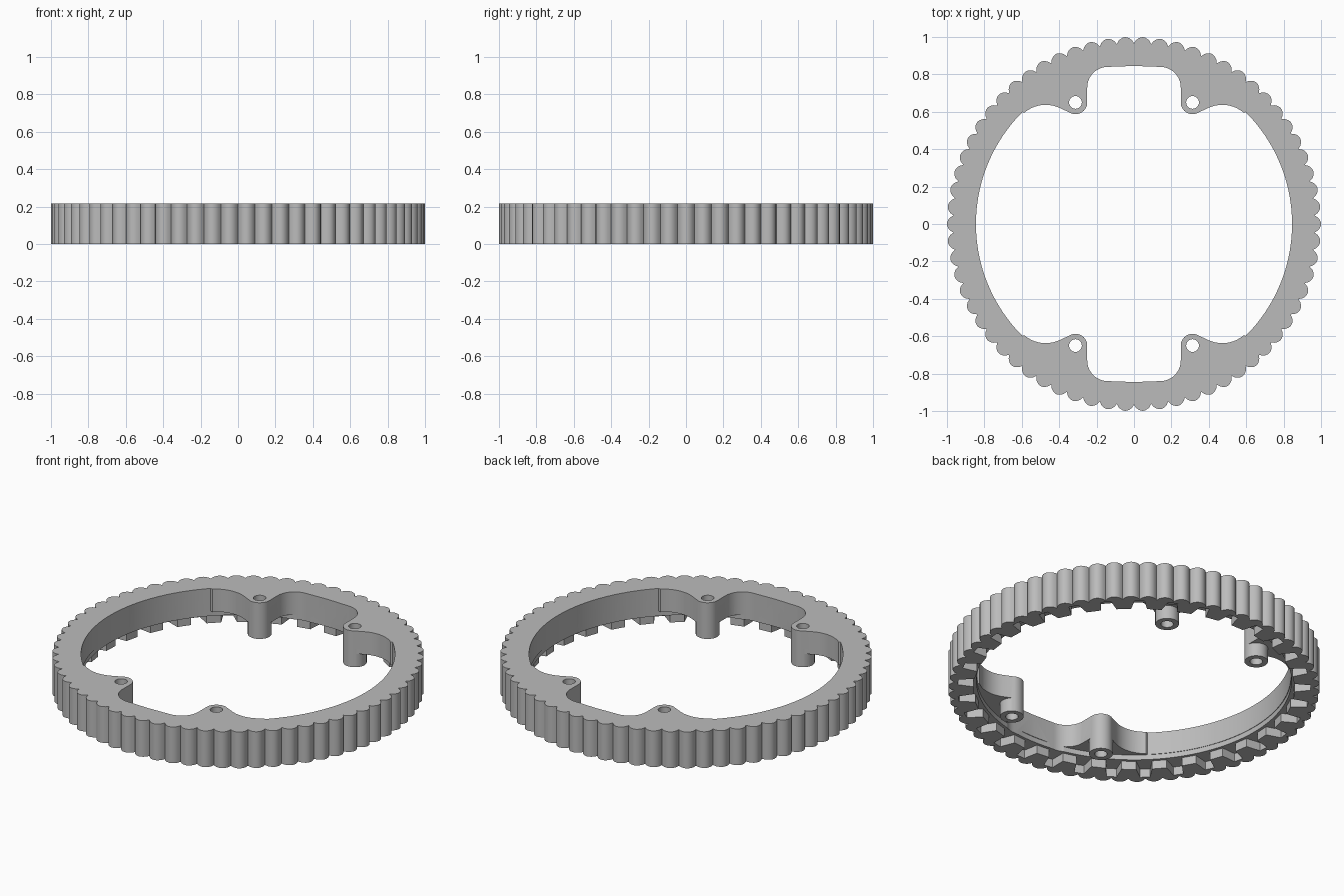
import bpy, bmesh
from math import sin, cos, pi, radians, hypot

if "Cube" in bpy.data.objects:
    bpy.data.objects.remove(bpy.data.objects["Cube"], do_unlink=True)

HEIGHT = 0.215
LOBES = 66
TEETH = 33
LUG = (0.313, 0.65)
LUG_R = 0.063
BORE = 0.845

grey = bpy.data.materials.new("machined grey")
grey.use_nodes = True
grey.diffuse_color = (0.5, 0.5, 0.5, 1)
grey.node_tree.nodes["Principled BSDF"].inputs["Base Color"].default_value = (0.5, 0.5, 0.5, 1)


def arc(cx, cy, r, a0, a1, n):
    angles = [radians(a0 + (a1 - a0) * i / n) for i in range(n + 1)]
    return [(cx + r * cos(a), cy + r * sin(a)) for a in angles]


def circle(cx, cy, r, n=32):
    return arc(cx, cy, r, 0, 360, n)[:-1]


def at_lugs(r):
    return [circle(sx * LUG[0], sy * LUG[1], r) for sx in (-1, 1) for sy in (-1, 1)]


def plate(name, outlines, z0, z1):
    """Extrude nested closed outlines into one solid mesh."""
    curve = bpy.data.curves.new(name, 'CURVE')
    curve.dimensions = '2D'
    curve.fill_mode = 'BOTH'
    curve.extrude = (z1 - z0) / 2
    for pts in outlines:
        spline = curve.splines.new('POLY')
        spline.points.add(len(pts) - 1)
        for p, (x, y) in zip(spline.points, pts):
            p.co = (x, y, 0, 1)
        spline.use_cyclic_u = True
    temp = bpy.data.objects.new(name + " outline", curve)
    bpy.context.collection.objects.link(temp)
    dg = bpy.context.evaluated_depsgraph_get()
    mesh = bpy.data.meshes.new_from_object(temp.evaluated_get(dg))
    bpy.data.objects.remove(temp, do_unlink=True)
    bm = bmesh.new()
    bm.from_mesh(mesh)
    bmesh.ops.translate(bm, verts=bm.verts, vec=(0, 0, (z0 + z1) / 2))
    bmesh.ops.remove_doubles(bm, verts=bm.verts, dist=0.00005)
    bmesh.ops.recalc_face_normals(bm, faces=bm.faces)
    bm.to_mesh(mesh)
    bm.free()
    mesh.materials.clear()
    mesh.materials.append(grey)
    obj = bpy.data.objects.new(name, mesh)
    bpy.context.collection.objects.link(obj)
    return obj


# Scalloped outside edge, with a groove at the front and back centre lines
steps = LOBES * 8
rim = []
for i in range(steps):
    a = 2 * pi * i / steps
    r = 0.966 + 0.034 * abs(cos(a * LOBES / 2)) ** 0.7
    rim.append((r * cos(a), r * sin(a)))

# Inside edge: one quarter, mirrored to the other three
quarter = arc(0, 0, BORE, 0, 45, 24)
quarter += arc(0.472, 0.46, 0.177, 50, 114, 12)
quarter += arc(*LUG, LUG_R, -55, -180, 16)
quarter += arc(0.14, 0.73, 0.11, 0, 90, 12)
quarter.append((0, BORE))
half = quarter + [(-x, y) for x, y in quarter[-2::-1]]
bore = half + [(x, -y) for x, y in half[-2:0:-1]]

ring = plate("toothed_ring", [rim, bore] + at_lugs(0.034), 0, HEIGHT)

# Recess under the webs that leaves the four screw posts standing
recess = plate("web_recess_cutter", [circle(0, 0, BORE + 0.003, 128)] + at_lugs(LUG_R + 0.001),
               -0.1, 0.08)

# Radial gaps between the teeth of the lower face
gaps = []
pitch = 2 * pi / TEETH
for i in range(TEETH):
    mid = pi / 2 + (i + 0.5) * pitch
    for r, off in ((0.865, -0.26), (0.95, -0.15), (0.95, 0.15), (0.865, 0.26)):
        a = mid + off * pitch
        gaps.append((r * cos(a), r * sin(a)))
tooth_gaps = plate("tooth_gap_cutter", [gaps, circle(0, 0, 0.805, 128)], -0.1, 0.05)

for cutter in (recess, tooth_gaps):
    mod = ring.modifiers.new(cutter.name, 'BOOLEAN')
    mod.operation = 'DIFFERENCE'
    mod.solver = 'EXACT'
    mod.object = cutter

# Apply the cuts and remove the cutters
bpy.context.view_layer.update()
dg = bpy.context.evaluated_depsgraph_get()
finished = bpy.data.meshes.new_from_object(ring.evaluated_get(dg))
ring.modifiers.clear()
ring.data = finished
for cutter in (recess, tooth_gaps):
    bpy.data.objects.remove(cutter, do_unlink=True)

bpy.ops.object.select_all(action='DESELECT')
ring.select_set(True)
bpy.context.view_layer.objects.active = ring
bpy.ops.object.shade_smooth_by_angle(angle=radians(30))
